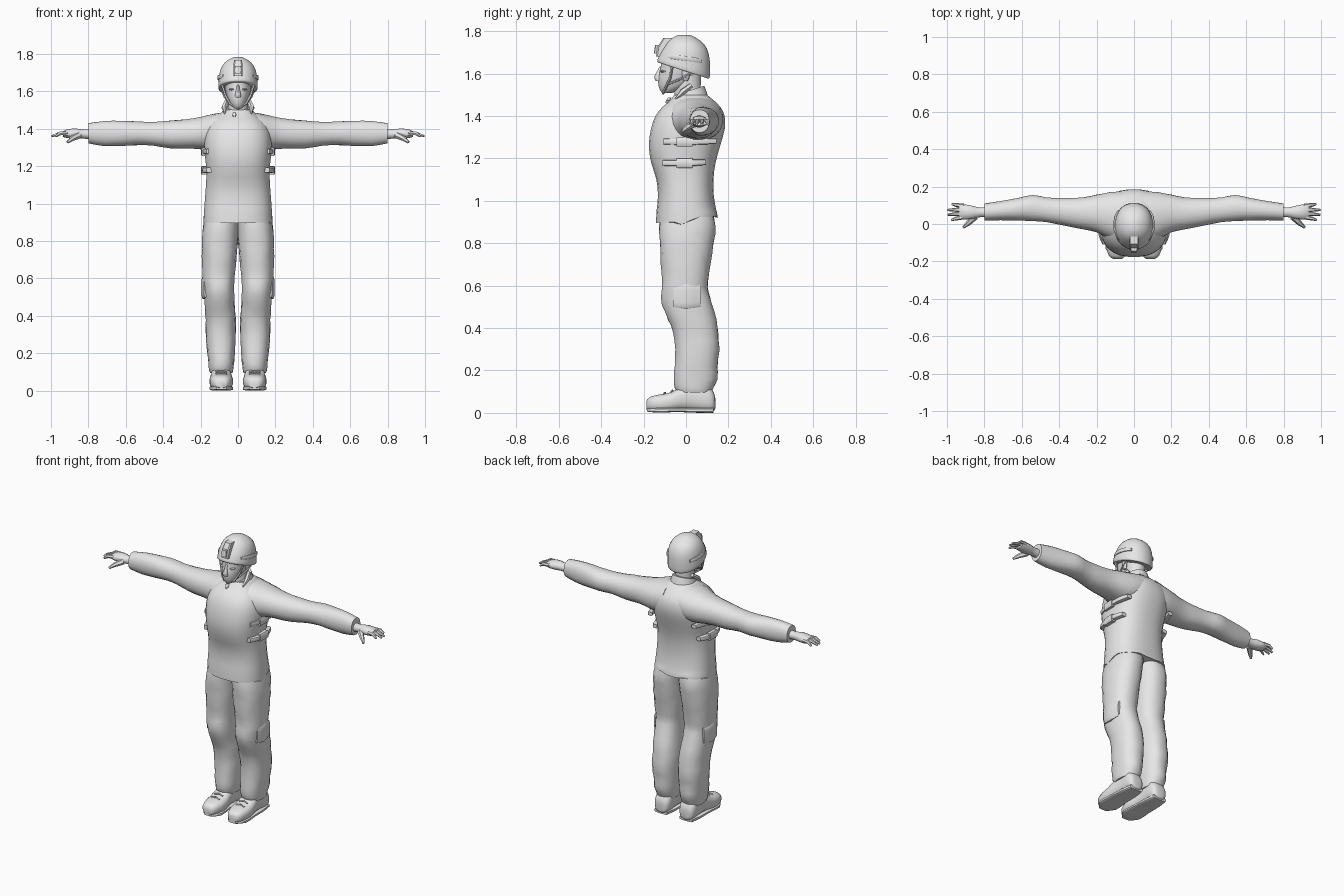
import bpy, bmesh, math, random
from mathutils import Vector

random.seed(4)
grey = bpy.data.materials.new("plain grey")
grey.diffuse_color = (0.8, 0.8, 0.8, 1)


def finish(ob, mirror=False, angle=40):
    ob.data.materials.append(grey)
    bpy.ops.object.select_all(action='DESELECT')
    ob.select_set(True)
    bpy.context.view_layer.objects.active = ob
    bpy.ops.object.shade_smooth_by_angle(angle=math.radians(angle))
    if mirror:
        ob.modifiers.new("Mirror", 'MIRROR')
    return ob


def refine(rings, steps):
    """Insert smooth in-between rings."""
    out = []
    for i in range(len(rings) - 1):
        p = [Vector(rings[min(max(j, 0), len(rings) - 1)]) for j in range(i - 1, i + 3)]
        for s in range(steps):
            f = s / steps
            out.append(tuple(p[1][k] + 0.5 * f * (p[2][k] - p[0][k]
                       + f * (2 * p[0][k] - 5 * p[1][k] + 4 * p[2][k] - p[3][k]
                       + f * (3 * (p[1][k] - p[2][k]) + p[3][k] - p[0][k])))
                       for k in range(5)))
    return out + [rings[-1]]


def loft(name, axis, rings, n=20, power=2.0, steps=2, mirror=False, fold=0.0, warp=None, angle=40):
    """Rings are (position, u min, u max, v min, v max) along an axis."""
    bm = bmesh.new()
    loops = []
    for t, u0, u1, v0, v1 in refine(rings, steps):
        loop = []
        for i in range(n):
            a = 2 * math.pi * (i + 0.5) / n
            c, s = math.cos(a), math.sin(a)
            k = 1 + random.uniform(-fold, fold)
            u = (u0 + u1) / 2 + (u1 - u0) / 2 * math.copysign(abs(c) ** (2 / power), c) * k
            v = (v0 + v1) / 2 + (v1 - v0) / 2 * math.copysign(abs(s) ** (2 / power), s) * k
            co = {'z': (u, v, t), 'x': (t, u, v), 'y': (u, t, v)}[axis]
            loop.append(bm.verts.new(warp(*co) if warp else co))
        loops.append(loop)
    for a, b in zip(loops, loops[1:]):
        for i in range(n):
            bm.faces.new((a[i], a[(i + 1) % n], b[(i + 1) % n], b[i]))
    bm.faces.new(loops[0])
    bm.faces.new(loops[-1])
    bmesh.ops.recalc_face_normals(bm, faces=bm.faces)
    me = bpy.data.meshes.new(name)
    bm.to_mesh(me)
    bm.free()
    ob = bpy.data.objects.new(name, me)
    bpy.context.collection.objects.link(ob)
    return finish(ob, mirror, angle)


def tube(name, points, radii, mirror=True):
    """Tapered round strand through the points."""
    cu = bpy.data.curves.new(name, 'CURVE')
    cu.dimensions = '3D'
    cu.bevel_depth = 1.0
    cu.bevel_resolution = 1
    cu.use_fill_caps = True
    sp = cu.splines.new('POLY')
    sp.points.add(len(points) - 1)
    for p, co, r in zip(sp.points, points, radii):
        p.co = (*co, 1)
        p.radius = r
    ob = bpy.data.objects.new(name, cu)
    bpy.context.collection.objects.link(ob)
    bpy.ops.object.select_all(action='DESELECT')
    ob.select_set(True)
    bpy.context.view_layer.objects.active = ob
    bpy.ops.object.convert(target='MESH')
    return finish(bpy.context.view_layer.objects.active, mirror, 50)


# Jacket body with an uneven hem
def hem(x, y, z):
    if z < 0.93:
        z += 0.015 * math.sin(abs(x) * 30 + y * 38) * (y > -0.08) + 0.06 * y
    return x, y, z


loft("jacket", 'z', [
    (0.905, -.185, .185, -.142, .150), (0.95, -.183, .183, -.140, .145),
    (1.02, -.178, .178, -.133, .132), (1.10, -.172, .172, -.140, .130),
    (1.18, -.170, .170, -.165, .140), (1.26, -.178, .178, -.176, .162),
    (1.34, -.182, .182, -.166, .184), (1.40, -.170, .170, -.145, .183),
    (1.44, -.145, .145, -.115, .165), (1.475, -.105, .105, -.075, .130),
    (1.50, -.075, .075, -.055, .100)], n=28, power=2.5, warp=hem)

# Sleeves, running from inside the shoulders to open cuffs
loft("sleeve", 'x', [
    (0.05, -.09, .175, 1.30, 1.492), (0.12, -.085, .172, 1.28, 1.482),
    (0.20, -.045, .158, 1.290, 1.464), (0.27, -.030, .143, 1.294, 1.452),
    (0.36, -.012, .140, 1.295, 1.444), (0.46, .008, .141, 1.310, 1.437),
    (0.54, .015, .155, 1.312, 1.440), (0.62, .018, .140, 1.308, 1.443),
    (0.72, .020, .122, 1.308, 1.442), (0.80, .018, .110, 1.322, 1.430)],
    power=2.2, mirror=True, fold=0.012)

# Hands
loft("palm", 'x', [
    (0.78, .035, .092, 1.342, 1.400), (0.83, .035, .090, 1.347, 1.397),
    (0.87, .025, .100, 1.346, 1.403), (0.915, .024, .107, 1.350, 1.397),
    (0.935, .030, .103, 1.356, 1.388)], n=12, mirror=True)
for i, (tip_x, tip_y) in enumerate([(.975, .022), (.995, .050), (.997, .075), (.972, .106)]):
    y = .037 + .02 * i
    tube("finger", [(.91, y, 1.377), (.95, (y + tip_y) / 2, 1.376), (tip_x, tip_y, 1.360)],
         [.012, .011, .006])
tube("thumb", [(.85, .040, 1.365), (.885, .005, 1.348), (.912, -.018, 1.328)], [.019, .014, .007])

# Trousers
loft("trouser_leg", 'z', [
    (0.95, -.02, .170, -.115, .125), (0.88, -.005, .186, -.127, .140),
    (0.80, .000, .193, -.126, .130), (0.72, .006, .193, -.120, .118),
    (0.62, .016, .190, -.112, .104), (0.57, .020, .186, -.118, .106),
    (0.51, .020, .180, -.114, .125), (0.44, .016, .178, -.085, .143),
    (0.38, .010, .174, -.062, .152), (0.30, .012, .172, -.052, .158),
    (0.22, .016, .166, -.054, .148), (0.16, .020, .160, -.060, .148),
    (0.115, .025, .155, -.052, .128), (0.095, .030, .150, -.040, .120)],
    power=2.3, mirror=True, fold=0.025, angle=55)
loft("cargo_pocket", 'y', [
    (-.06, .160, .182, .50, .60), (0, .165, .196, .49, .61), (.07, .155, .180, .50, .60)],
    n=12, power=4, mirror=True)

# Boots with soles and laces
loft("boot", 'y', [
    (-.187, .065, .110, .015, .055), (-.17, .045, .135, .010, .076),
    (-.12, .028, .150, .004, .088), (-.07, .027, .152, .006, .098),
    (-.02, .035, .146, .012, .125), (.04, .038, .140, .008, .145),
    (.10, .035, .142, .003, .135), (.130, .045, .133, .008, .100),
    (.138, .065, .110, .020, .070)], n=16, power=2.7, mirror=True)
loft("sole", 'y', [
    (-.183, .060, .115, .006, .022), (-.13, .025, .153, .001, .024),
    (-.04, .030, .150, .004, .024), (.06, .034, .146, .000, .024),
    (.13, .045, .135, .000, .024)], n=16, power=5, mirror=True)
for i in range(3):
    y, z = -.105 + .035 * i, .092 + .010 * i
    tube("boot_lace", [(.060, y, z - .004), (.089, y + .006, z + .003), (.118, y, z - .004)],
         [.005] * 3)

# Neck, head and face
loft("neck", 'z', [
    (1.44, -.062, .062, -.055, .085), (1.52, -.055, .055, -.055, .070),
    (1.62, -.056, .056, -.050, .075)], n=16)
loft("head", 'z', [
    (1.508, -.018, .018, -.112, -.070), (1.525, -.038, .038, -.124, -.025),
    (1.555, -.054, .054, -.132, .035), (1.59, -.065, .065, -.130, .070),
    (1.63, -.073, .073, -.120, .085), (1.67, -.076, .076, -.118, .085),
    (1.72, -.070, .070, -.095, .070)], n=24)
loft("nose", 'z', [
    (1.565, -.018, .018, -.142, -.110), (1.585, -.016, .016, -.150, -.110),
    (1.61, -.010, .010, -.138, -.105), (1.635, -.007, .007, -.123, -.100)], n=10)
loft("eye", 'x', [
    (.018, -.117, -.105, 1.609, 1.613), (.033, -.122, -.095, 1.605, 1.617),
    (.048, -.112, -.090, 1.609, 1.613)], n=10, mirror=True)
loft("ear", 'z', [
    (1.565, .060, .072, -.012, .008), (1.60, .062, .084, -.020, .022),
    (1.64, .062, .080, -.018, .022)], n=10, mirror=True)


# Helmet, its lower edge sloping down to the back
def slope(x, y, z):
    if z < 1.72:
        z = 1.72 - (1.72 - z) * (1.0 + 3.2 * (y + .03))
    return x, y, z


loft("helmet", 'z', [
    (1.62, -.102, .102, -.132, .108), (1.628, -.106, .106, -.137, .113),
    (1.66, -.104, .104, -.130, .114), (1.70, -.099, .099, -.117, .109),
    (1.74, -.083, .083, -.095, .085), (1.768, -.054, .054, -.068, .050),
    (1.783, -.022, .022, -.035, .018)], n=24, power=2.15, warp=slope)
loft("helmet_mount", 'z', [
    (1.682, -.026, .026, -.142, -.090), (1.725, -.026, .026, -.136, -.080),
    (1.768, -.022, .022, -.108, -.060)], n=8, power=6, steps=1)
loft("mount_clip", 'z', [
    (1.695, -.016, .016, -.152, -.130), (1.735, -.016, .016, -.146, -.120)],
    n=8, power=6, steps=1)
loft("helmet_rail", 'y', [
    (-.085, .072, .084, 1.672, 1.690), (-.03, .095, .110, 1.664, 1.688),
    (.04, .093, .106, 1.655, 1.678), (.075, .072, .086, 1.650, 1.668)],
    n=8, power=4, mirror=True)

# Chin straps
tube("front_chin_strap", [(.085, -.065, 1.635), (.068, -.075, 1.58), (.045, -.095, 1.535),
                          (0, -.108, 1.507)], [.007] * 4)
tube("rear_chin_strap", [(.085, .035, 1.61), (.074, -.025, 1.575), (.058, -.080, 1.552)], [.006] * 3)


# Collar, high at the nape and low at the throat
def tilt(x, y, z):
    return (x, y, z + .32 * (y - .03)) if z > 1.48 else (x, y, z)


loft("collar", 'z', [
    (1.455, -.095, .095, -.078, .118), (1.49, -.078, .078, -.064, .100),
    (1.525, -.070, .070, -.060, .088)], n=16, warp=tilt)
tube("collar_point", [(.062, .025, 1.545), (.074, -.015, 1.515), (.070, -.050, 1.480)],
     [.012, .015, .004])
loft("collar_button", 'z', [
    (1.462, -.024, -.016, -.098, -.080), (1.475, -.032, -.008, -.094, -.074),
    (1.488, -.024, -.016, -.084, -.068)], n=8, power=3)

# Side straps and their buckles
for z, y0, y1 in ((1.28, -.105, .145), (1.18, -.110, .095)):
    mid = (y0 + y1) / 2
    loft("side_strap", 'y', [
        (y0, .135, .168, z - .014, z + .014), (mid - .05, .160, .190, z - .016, z + .013),
        (mid + .05, .160, .192, z - .015, z + .016), (y1, .140, .172, z - .010, z + .014)],
        n=12, power=4, mirror=True)
    loft("strap_buckle", 'y', [
        (-.045, .160, .194, z - .025, z + .020), (.030, .160, .198, z - .025, z + .022)],
        n=8, power=6, steps=1, mirror=True)
